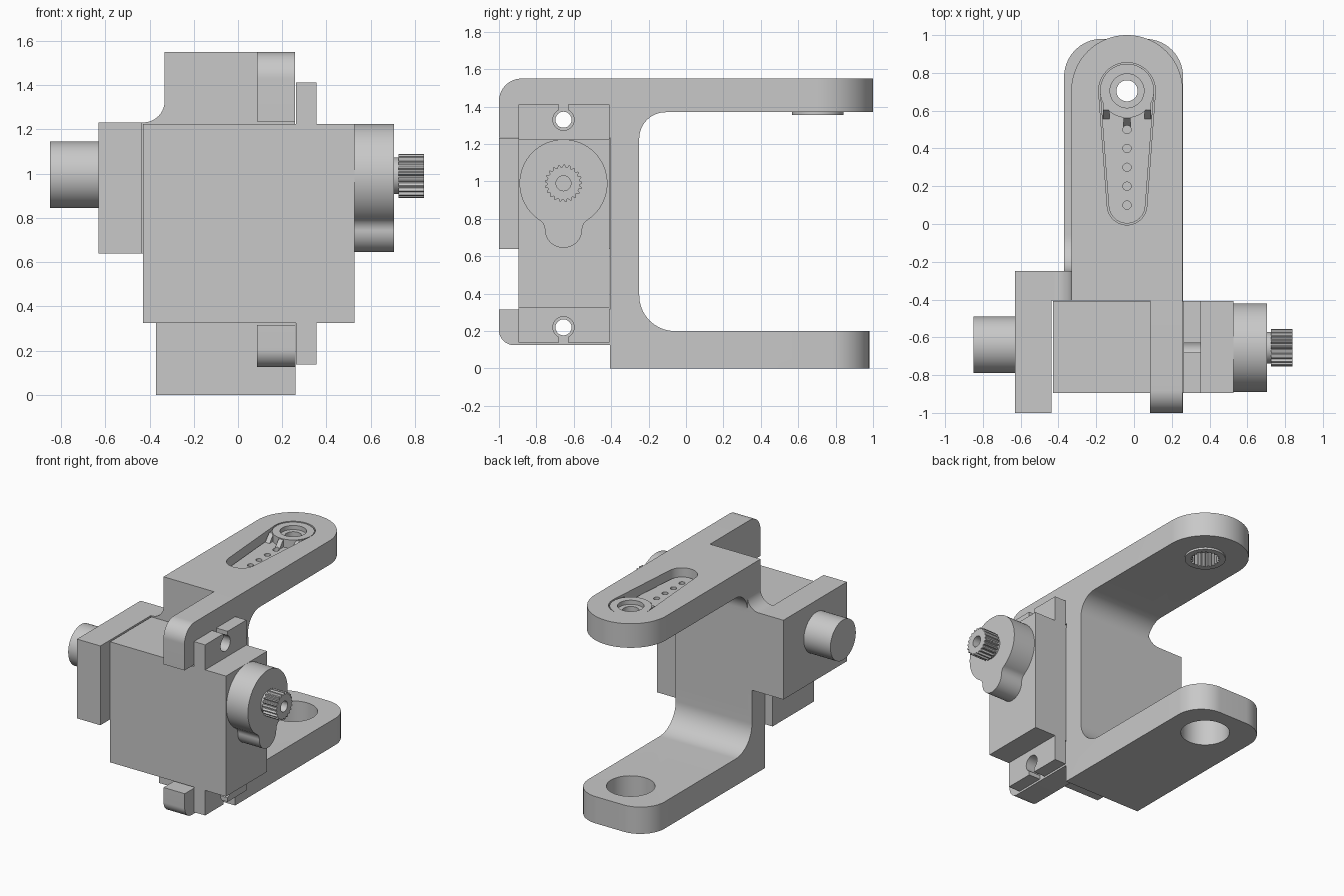
import bpy, bmesh, math
from mathutils import Vector

cube = bpy.data.objects.get("Cube")
if cube:
    bpy.data.objects.remove(cube, do_unlink=True)

grey = bpy.data.materials.new("plain grey")
grey.use_nodes = True
GREY = (0.58, 0.58, 0.58, 1)
grey.diffuse_color = GREY
grey.node_tree.nodes["Principled BSDF"].inputs["Base Color"].default_value = GREY


# Outline helpers
def circle(u, v, r, n=48):
    return [(u + r * math.cos(math.tau * i / n), v + r * math.sin(math.tau * i / n)) for i in range(n)]


def gear(u, v, r, depth, teeth=21):
    pts = []
    for i in range(teeth * 4):
        a = math.tau * i / (teeth * 4)
        rad = r if i % 4 < 2 else r - depth
        pts.append((u + rad * math.cos(a), v + rad * math.sin(a)))
    return pts


def rounded(corners, steps=12):
    """Polygon of (u, v, radius) corners with arcs at the rounded ones."""
    out = []
    for i, (u, v, r) in enumerate(corners):
        p = Vector((u, v))
        if not r:
            out.append((u, v))
            continue
        a = (Vector(corners[i - 1][:2]) - p).normalized()
        b = (Vector(corners[(i + 1) % len(corners)][:2]) - p).normalized()
        half = a.angle(b) / 2
        centre = p + (a + b).normalized() * (r / math.sin(half))
        start = p + a * (r / math.tan(half)) - centre
        end = p + b * (r / math.tan(half)) - centre
        for k in range(steps + 1):
            d = start.lerp(end, k / steps).normalized() * r
            out.append(tuple(centre + d))
    return out


def teardrop(u, v1, r1, v2, r2, n=24):
    """Tapered arm: large round end at v1, small round end at v2 below it."""
    t = math.asin((r1 - r2) / (v1 - v2))
    big = [(-t + (math.pi + 2 * t) * i / n, v1, r1) for i in range(n + 1)]
    small = [(math.pi + t + (math.pi - 2 * t) * i / n, v2, r2) for i in range(n + 1)]
    return [(u + r * math.cos(a), v + r * math.sin(a)) for a, v, r in big + small]


# Solid helpers
def prism(name, pts, axis, lo, hi):
    place = {"X": lambda u, v, w: (w, u, v), "Y": lambda u, v, w: (u, w, v),
             "Z": lambda u, v, w: (u, v, w)}[axis]
    bm = bmesh.new()
    face = bm.faces.new([bm.verts.new(place(u, v, lo)) for u, v in pts])
    ext = bmesh.ops.extrude_face_region(bm, geom=[face])
    verts = [g for g in ext["geom"] if isinstance(g, bmesh.types.BMVert)]
    bmesh.ops.translate(bm, verts=verts, vec=Vector(place(0, 0, hi - lo)))
    bmesh.ops.recalc_face_normals(bm, faces=bm.faces)
    mesh = bpy.data.meshes.new(name)
    bm.to_mesh(mesh)
    bm.free()
    mesh.materials.append(grey)
    ob = bpy.data.objects.new(name, mesh)
    bpy.context.collection.objects.link(ob)
    return ob


def box(name, x, y, z):
    return prism(name, [(x[0], y[0]), (x[1], y[0]), (x[1], y[1]), (x[0], y[1])], "Z", *z)


def combine(ob, others, operation):
    for other in others:
        mod = ob.modifiers.new("combine", "BOOLEAN")
        mod.operation, mod.solver, mod.object = operation, "EXACT", other
        deps = bpy.context.evaluated_depsgraph_get()
        mesh = bpy.data.meshes.new_from_object(ob.evaluated_get(deps))
        ob.modifiers.clear()
        ob.data = mesh
        bpy.data.objects.remove(other, do_unlink=True)
    return ob


def finish(ob):
    bpy.ops.object.select_all(action="DESELECT")
    ob.select_set(True)
    bpy.context.view_layer.objects.active = ob
    bpy.ops.object.shade_smooth_by_angle(angle=math.radians(30))


AX, AY = -0.037, 0.705      # pivot of the two arms
SY, SZ = -0.655, 0.99       # output shaft of the servo

# Bracket: upper arm and web, rounded to a half circle at its end
bracket = prism("bracket", rounded([
    (-0.405, 0.5, 0), (-0.405, 1.55, 0), (1.1, 1.55, 0), (1.1, 1.37, 0),
    (-0.25, 1.37, 0.14), (-0.25, 0.5, 0)]), "X", -0.332, 0.258)
combine(bracket, [prism("end", rounded([
    (-0.332, -0.6, 0), (0.258, -0.6, 0), (0.258, 1, 0.294), (-0.332, 1, 0.294)], 24),
    "Z", -0.1, 2)], "INTERSECT")

# Bracket: lower arm with rounded corners
lower = prism("lower_arm", rounded([
    (-0.405, 0, 0), (1.1, 0, 0), (1.1, 0.2, 0), (-0.25, 0.2, 0.19),
    (-0.25, 1.2, 0), (-0.405, 1.2, 0)]), "X", -0.37, 0.26)
combine(lower, [prism("end", rounded([
    (-0.37, -0.6, 0), (0.26, -0.6, 0), (0.26, 0.98, 0.2), (-0.37, 0.98, 0.2)]),
    "Z", -0.1, 2)], "INTERSECT")
combine(lower, [prism("hole", circle(AX, AY, 0.165), "Z", -0.1, 0.3)], "DIFFERENCE")

# Bracket: side block, its fillet, rear pivot and the two hooks
side = prism("side", [(-0.63, -1), (-0.437, -1), (-0.437, -0.405), (-0.3, -0.405),
                      (-0.3, -0.25), (-0.63, -0.25)], "Z", 0.64, 1.232)
fillet = prism("fillet", rounded([
    (-0.3, 1.1, 0), (-0.3, 1.34, 0), (-0.332, 1.34, 0), (-0.332, 1.232, 0.095),
    (-0.44, 1.232, 0), (-0.44, 1.1, 0)]), "Y", -0.405, -0.25)
pivot = prism("pivot", circle(-0.64, 0.995, 0.15), "X", -0.85, -0.6)
top_hook = prism("top_hook", rounded([
    (-1, 1.235, 0), (-1, 1.55, 0.12), (-0.3, 1.55, 0), (-0.3, 1.235, 0)]), "X", 0.085, 0.258)
low_hook = prism("low_hook", rounded([
    (-1, 0.315, 0), (-1, 0.125, 0.08), (-0.3, 0.125, 0), (-0.3, 0.315, 0)]), "X", 0.085, 0.26)
combine(bracket, [lower, side, fillet, pivot, top_hook, low_hook], "UNION")

# Bracket: screw holes, arm pocket and hub hole
cuts = [prism("screw", circle(SY, z, 0.043, 24), "X", 0, 0.3) for z in (0.22, 1.33)]
cuts.append(prism("pocket", teardrop(AX, AY, 0.15, 0.1, 0.105), "Z", 1.43, 1.6))
cuts.append(prism("hub_hole", circle(AX, AY, 0.138), "Z", 1.3, 1.5))
combine(bracket, cuts, "DIFFERENCE")
finish(bracket)

# Horn: tapered arm, hub and ribs
horn = prism("horn", teardrop(AX, AY, 0.143, 0.1, 0.097), "Z", 1.43, 1.485)
hub = prism("hub", circle(AX, AY, 0.143), "Z", 1.43, 1.546)
neck = prism("neck", circle(AX, AY, 0.138), "Z", 1.355, 1.45)
ribs = [prism("rib", [(0.50 + abs(dx) * 0.4, 1.47), (0.65, 1.47), (0.65, 1.54),
                      (0.56 + abs(dx) * 0.4, 1.54)], "X",
              AX + dx - 0.018, AX + dx + 0.018) for dx in (-0.11, 0, 0.11)]
combine(horn, [hub, neck] + ribs, "UNION")
cuts = [prism("dot", circle(AX, 0.1 + 0.1 * i, 0.022, 16), "Z", 1.44, 1.6) for i in range(5)]
cuts += [prism("spline", gear(AX, AY, 0.1, 0.012), "Z", 1.3, 1.46),
         prism("bore", circle(AX, AY, 0.056, 32), "Z", 1.3, 1.6),
         prism("counterbore", circle(AX, AY, 0.09), "Z", 1.515, 1.6)]
combine(horn, cuts, "DIFFERENCE")
finish(horn)

# Servo: body with slotted mounting ears
servo = box("servo_body", (-0.43, 0.527), (-0.895, -0.408), (0.325, 1.225))
combine(servo, [box("ears", (0.262, 0.355), (-0.895, -0.408), (0.138, 1.412))], "UNION")
for z, lo, hi in ((0.22, 0.1, 0.22), (1.33, 1.33, 1.5)):
    combine(servo, [prism("screw", circle(SY, z, 0.057, 32), "X", 0.2, 0.4),
                    box("slot", (0.2, 0.4), (SY - 0.025, SY + 0.025), (lo, hi))], "DIFFERENCE")
finish(servo)

# Servo: gear cap with its small lobe
cap = prism("gear_cap", circle(SY, SZ, 0.235, 64), "X", 0.52, 0.705)
lobe = prism("lobe", rounded([
    (SY - 0.16, 0.835, 0), (SY - 0.1, 0.765, 0.06), (SY - 0.1, 0.645, 0.099),
    (SY + 0.1, 0.645, 0.099), (SY + 0.1, 0.765, 0.06), (SY + 0.16, 0.835, 0)]), "X", 0.52, 0.705)
combine(cap, [lobe], "UNION")
finish(cap)

# Servo: splined output shaft
shaft = prism("output_shaft", gear(SY, SZ, 0.1, 0.013), "X", 0.725, 0.84)
combine(shaft, [prism("collar", circle(SY, SZ, 0.083), "X", 0.70, 0.75)], "UNION")
combine(shaft, [prism("bore", circle(SY, SZ, 0.04, 24), "X", 0.74, 0.9)], "DIFFERENCE")
finish(shaft)
